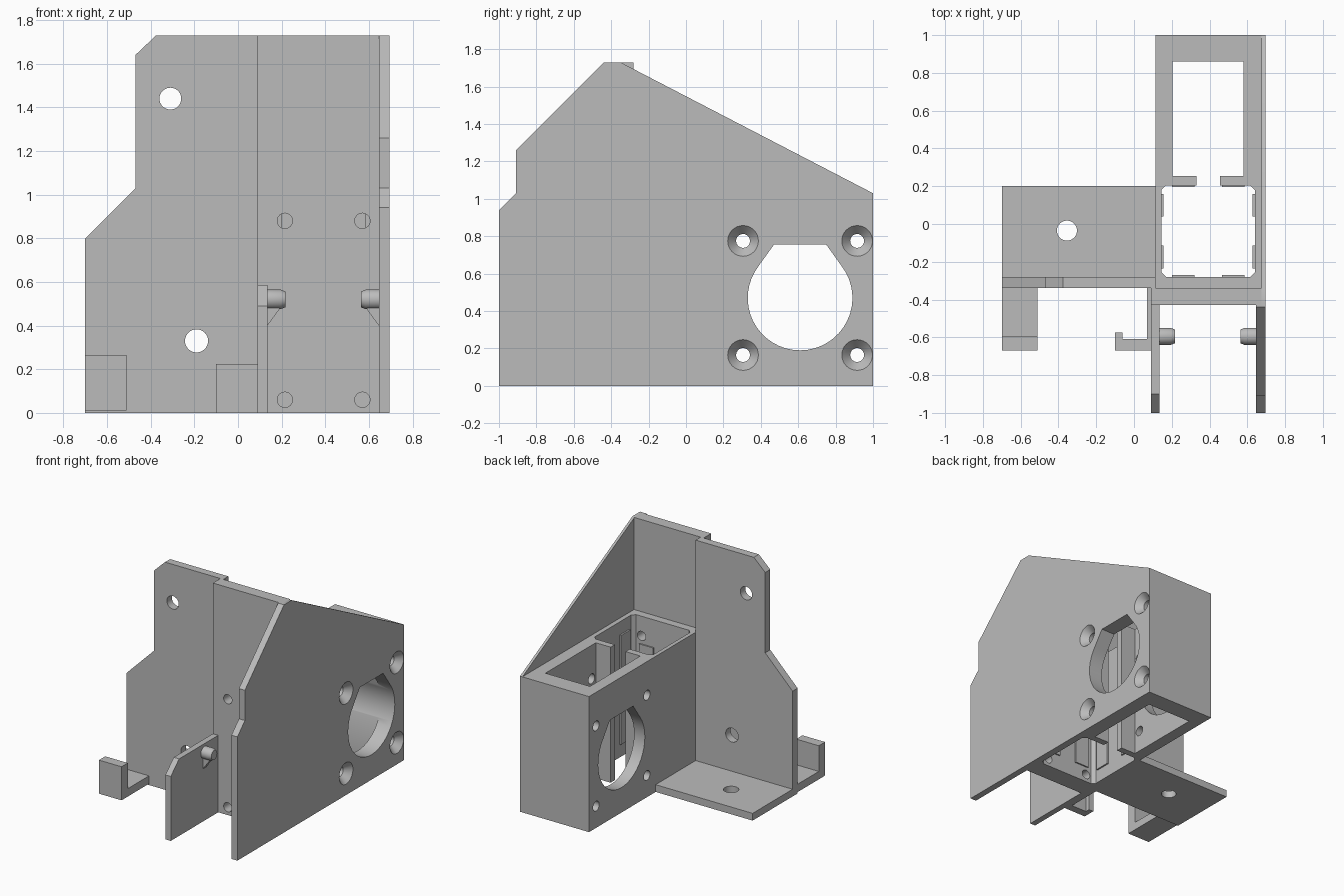
import bpy, bmesh
from math import sin, cos, radians, tau

if "Cube" in bpy.data.objects:
    bpy.data.objects.remove(bpy.data.objects["Cube"], do_unlink=True)

grey = bpy.data.materials.new("plain grey")
grey.use_nodes = True
grey.diffuse_color = (0.5, 0.5, 0.5, 1)
grey.node_tree.nodes["Principled BSDF"].inputs["Base Color"].default_value = (0.5, 0.5, 0.5, 1)


def loft(name, axis, *sections):
    """Closed solid through (position, outline) sections along an axis."""
    place = {"x": lambda t, a, b: (t, a, b),
             "y": lambda t, a, b: (a, t, b),
             "z": lambda t, a, b: (a, b, t)}[axis]
    bm = bmesh.new()
    rings = [[bm.verts.new(place(t, a, b)) for a, b in pts] for t, pts in sections]
    bm.faces.new(rings[0])
    bm.faces.new(rings[-1])
    n = len(rings[0])
    for low, high in zip(rings, rings[1:]):
        for i in range(n):
            j = (i + 1) % n
            bm.faces.new((low[i], low[j], high[j], high[i]))
    bmesh.ops.recalc_face_normals(bm, faces=bm.faces[:])
    mesh = bpy.data.meshes.new(name)
    bm.to_mesh(mesh)
    bm.free()
    mesh.materials.append(grey)
    obj = bpy.data.objects.new(name, mesh)
    bpy.context.collection.objects.link(obj)
    return obj


def prism(name, axis, lo, hi, pts):
    return loft(name, axis, (lo, pts), (hi, pts))


def box(name, x, y, z):
    return prism(name, "z", *z, [(x[0], y[0]), (x[1], y[0]), (x[1], y[1]), (x[0], y[1])])


def circle(a, b, r, n=32):
    return [(a + r * cos(tau * i / n), b + r * sin(tau * i / n)) for i in range(n)]


def activate(obj):
    bpy.ops.object.select_all(action="DESELECT")
    obj.select_set(True)
    bpy.context.view_layer.objects.active = obj


def cut(obj, cutter):
    cutter.hide_render = True
    mod = obj.modifiers.new("cut", "BOOLEAN")
    mod.operation, mod.solver, mod.object = "DIFFERENCE", "EXACT", cutter
    activate(obj)
    bpy.ops.object.modifier_apply(modifier=mod.name)
    bpy.data.objects.remove(cutter, do_unlink=True)


def bore(obj, axis, lo, hi, a, b, r):
    cut(obj, prism("bore", axis, lo, hi, circle(a, b, r)))


# Motor housing with two vertical shafts
housing = box("motor_housing", (0.115, 0.675), (-0.34, 1), (0, 1.03))
cut(housing, box("motor_shaft", (0.205, 0.58), (0.255, 0.86), (-0.1, 1.2)))
c, x0, x1, y0, y1 = 0.025, 0.145, 0.64, -0.28, 0.205
cut(housing, prism("front_shaft", "z", -0.1, 1.2, [
    (x0 + c, y0), (x1 - c, y0), (x1, y0 + c), (x1, y1 - c),
    (x1 - c, y1), (x0 + c, y1), (x0, y1 - c), (x0, y0 + c)]))
cut(housing, box("divider_slot", (0.33, 0.455), (0.15, 0.3), (-0.1, 1.2)))

# Thin side wall rising above the housing
side_wall = prism("side_wall", "x", 0.675, 0.695, [
    (-1, 0), (1, 0), (1, 1.03), (-0.35, 1.73), (-0.44, 1.73),
    (-0.91, 1.26), (-0.91, 1.03), (-1, 0.94)])
prism("side_wall_front", "x", 0.645, 0.675, [
    (-1, 0), (-0.43, 0), (-0.43, 1.73), (-0.44, 1.73),
    (-0.91, 1.26), (-0.91, 1.03), (-1, 0.94)])

# Motor opening with a flat top, and countersunk screw holes
arc = [(0.61 + 0.28 * cos(radians(d)), 0.47 + 0.28 * sin(radians(d))) for d in range(142, 399, 8)]
opening = arc + [(0.75, 0.755), (0.47, 0.755)]
for part in (housing, side_wall):
    cut(part, prism("motor_opening", "x", 0, 0.8, opening))
    for y in (0.305, 0.915):
        for z in (0.165, 0.775):
            cut(part, loft("screw_hole", "x", (0, circle(y, z, 0.037)),
                           (0.645, circle(y, z, 0.037)), (0.696, circle(y, z, 0.083)),
                           (0.8, circle(y, z, 0.083))))

# Front plate with four holes through to the front shaft
front_plate = box("front_plate", (0.09, 0.675), (-0.43, -0.34), (0, 1.73))
for part in (front_plate, housing):
    for x in (0.215, 0.57):
        for z in (0.06, 0.88):
            bore(part, "y", -0.5, -0.2, x, z, 0.035)

# Mounting plate and foot
mount = prism("mounting_plate", "y", -0.34, -0.28, [
    (-0.70, 0), (0.115, 0), (0.115, 1.73), (-0.375, 1.73),
    (-0.47, 1.64), (-0.47, 1.03), (-0.70, 0.80)])
bore(mount, "y", -0.5, 0, -0.31, 1.44, 0.05)
bore(mount, "y", -0.5, 0, -0.19, 0.33, 0.053)
foot = box("foot_plate", (-0.70, 0.115), (-0.28, 0.20), (0, 0.055))
bore(foot, "z", -0.1, 0.2, -0.355, -0.035, 0.053)

# Cable clips in front of the mounting plate
prism("left_clip", "x", -0.70, -0.51, [
    (-0.34, 0.01), (-0.34, 0.07), (-0.595, 0.07), (-0.595, 0.265), (-0.67, 0.265), (-0.67, 0.01)])
prism("hook_clip", "z", 0, 0.225, [
    (0.09, -0.34), (0.07, -0.34), (0.07, -0.61), (-0.06, -0.61),
    (-0.06, -0.575), (-0.10, -0.575), (-0.10, -0.67), (0.09, -0.67)])

# Short fin opposite the side wall
prism("guide_fin", "x", 0.09, 0.135, [
    (-1, 0), (-0.43, 0), (-0.43, 0.585), (-0.90, 0.585), (-1, 0.49)])

# Facing pivot pins, each on a small gusset
for side, base, d in (("left", 0.135, 1), ("right", 0.645, -1)):
    loft(side + "_pin", "x", (base, circle(-0.595, 0.52, 0.045)),
         (base + d * 0.06, circle(-0.595, 0.52, 0.045)),
         (base + d * 0.082, circle(-0.595, 0.52, 0.036)))
    prism(side + "_pin_gusset", "y", -0.615, -0.575, [
        (base, 0.40), (base + d * 0.055, 0.475), (base + d * 0.055, 0.50), (base, 0.50)])

# Thin guide ribs lining the front shaft
for n, (a, b) in enumerate(((0.20, 0.32), (0.465, 0.585))):
    box(f"front_rib_{n}", (a, b), (-0.28, -0.27), (0.12, 0.82))
    box(f"divider_rib_{n}", (a, b), (0.195, 0.205), (0.1, 0.93))
for n, (a, b) in enumerate(((-0.235, -0.115), (0.04, 0.16))):
    box(f"left_rib_{n}", (0.145, 0.157), (a, b), (0.1, 0.93))
    box(f"right_rib_{n}", (0.628, 0.64), (a, b), (0.1, 0.93))

for obj in bpy.context.collection.objects:
    if obj.type == "MESH" and grey.name in obj.data.materials:
        activate(obj)
        bpy.ops.object.shade_smooth_by_angle(angle=radians(30))
